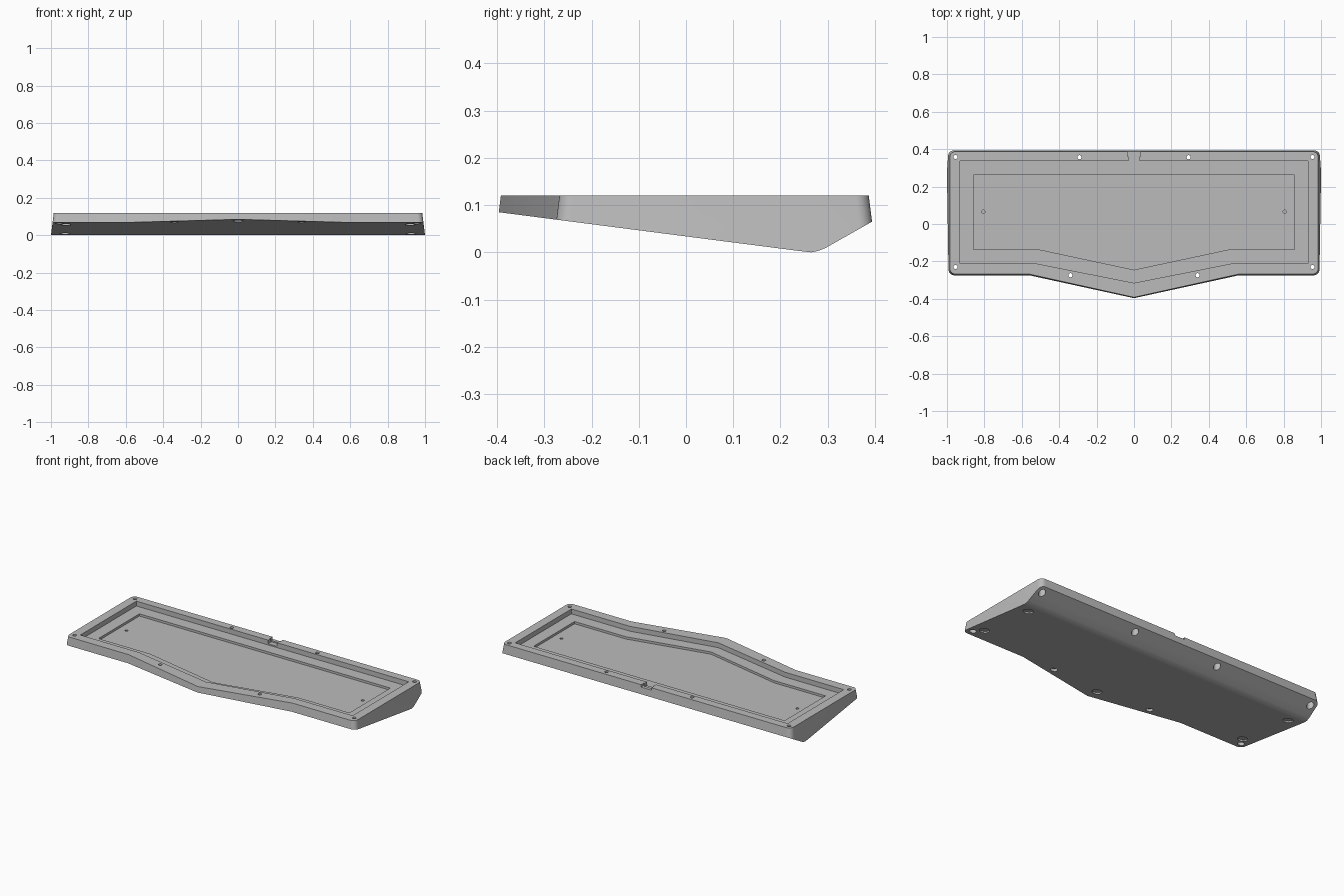
import bpy, bmesh, math
from mathutils import Matrix, Vector

if "Cube" in bpy.data.objects:
    bpy.data.objects.remove(bpy.data.objects["Cube"])

grey = bpy.data.materials.new("plain_grey")
grey.use_nodes = True
grey.diffuse_color = (0.5, 0.5, 0.5, 1)
grey.node_tree.nodes["Principled BSDF"].inputs["Base Color"].default_value = (0.5, 0.5, 0.5, 1)

RIM, LEDGE, FLOOR = 0.12, 0.09, 0.076
SLOPE = 0.129


def underside(y):
    return 0.085 - SLOPE * (y + 0.397)


def finish(name, bm):
    bmesh.ops.recalc_face_normals(bm, faces=bm.faces)
    mesh = bpy.data.meshes.new(name)
    bm.to_mesh(mesh)
    bm.free()
    mesh.materials.append(grey)
    obj = bpy.data.objects.new(name, mesh)
    bpy.context.collection.objects.link(obj)
    return obj


def loft(name, low, high, corner=0):
    """Solid between two matching loops, with optional rounded outer corners."""
    bm = bmesh.new()
    a = [bm.verts.new(p) for p in low]
    b = [bm.verts.new(p) for p in high]
    bm.faces.new(a)
    bm.faces.new(b)
    uprights = []
    for i in range(len(a)):
        j = (i + 1) % len(a)
        bm.faces.new((a[i], a[j], b[j], b[i]))
    if corner:
        for u, v in zip(a, b):
            if abs(u.co.x) > 0.9:
                uprights.append(bm.edges.get((u, v)))
        bmesh.ops.bevel(bm, geom=uprights, offset=corner, segments=8,
                        profile=0.5, affect='EDGES')
    return finish(name, bm)


def outline(half, back, front, bend, tip, z, grow=0):
    """Rectangle whose front edge comes to a shallow point."""
    right = [(half + grow, back + grow), (half + grow, front - grow), (bend, front - grow)]
    left = [(-x, y) for x, y in reversed(right)]
    return [Vector((x, y, z)) for x, y in right + [(0, tip - grow)] + left]


def box(name, x, y0, y1, z0, z1):
    rect = [(-x, y0), (x, y0), (x, y1), (-x, y1)]
    return loft(name, [(u, v, z0) for u, v in rect], [(u, v, z1) for u, v in rect])


def cylinder(name, x, y, z0, z1, radius, tilt=0):
    bm = bmesh.new()
    turn = Matrix.Translation((x, y, (z0 + z1) / 2)) @ Matrix.Rotation(tilt, 4, 'X')
    bmesh.ops.create_cone(bm, cap_ends=True, segments=24, radius1=radius,
                          radius2=radius, depth=z1 - z0, matrix=turn)
    return finish(name, bm)


def carve(target, cutter, operation='DIFFERENCE'):
    mod = target.modifiers.new("carve", 'BOOLEAN')
    mod.operation, mod.solver, mod.object = operation, 'EXACT', cutter
    bpy.context.view_layer.objects.active = target
    bpy.ops.object.modifier_apply(modifier=mod.name)
    bpy.data.objects.remove(cutter)


# Drafted outer shell
shape = (0.985, 0.387, -0.268, 0.56, -0.392)
case = loft("keyboard_case_base", outline(*shape, -0.04, grow=0.02),
            outline(*shape, RIM), corner=0.03)

# Sloping underside with a rounded heel
side = [(-0.5, underside(-0.5)), (0.235, underside(0.235)), (0.252, 0.0016),
        (0.265, 0), (0.28, 0.003), (0.295, 0.009), (0.394, 0.065),
        (0.45, 0.097), (0.45, 0.2), (-0.5, 0.2)]
carve(case, loft("wedge", [(-1.2, y, z) for y, z in side],
                 [(1.2, y, z) for y, z in side]), 'INTERSECT')

# Stepped tray
upper = (0.93, 0.337, -0.21, 0.53, -0.315)
lower = (0.857, 0.262, -0.137, 0.505, -0.245)
carve(case, loft("upper_tray", outline(*upper, LEDGE), outline(*upper, 0.2)))
carve(case, loft("lower_tray", outline(*lower, FLOOR), outline(*lower, 0.2)))

# Cable port in the back rim
carve(case, box("port_slot", 0.03, 0.32, 0.368, 0.098, 0.2))
carve(case, box("port_mouth", 0.035, 0.362, 0.45, 0.106, 0.2))

# Screw holes with counterbores, blind floor holes and foot recesses
for s in (-1, 1):
    for x, y in ((0.955, 0.358), (0.292, 0.357), (0.955, -0.23), (0.34, -0.274)):
        carve(case, cylinder("screw_hole", s * x, y, -0.1, 0.2, 0.011))
        carve(case, cylinder("screw_bore", s * x, y, -0.1, 0.086, 0.02))
    carve(case, cylinder("floor_hole", s * 0.806, 0.065, 0.05, 0.1, 0.009))

for x, y in ((-0.925, 0.205), (0.925, 0.205), (-0.92, -0.175), (0.92, -0.175), (0, -0.315)):
    z = underside(y)
    carve(case, cylinder("foot_recess", x, y, z - 0.008, z + 0.008, 0.028,
                         -math.atan(SLOPE)))

# Smooth rounded corners, crisp edges elsewhere
bpy.ops.object.select_all(action='DESELECT')
case.select_set(True)
bpy.context.view_layer.objects.active = case
bpy.ops.object.shade_smooth_by_angle(angle=math.radians(25))
